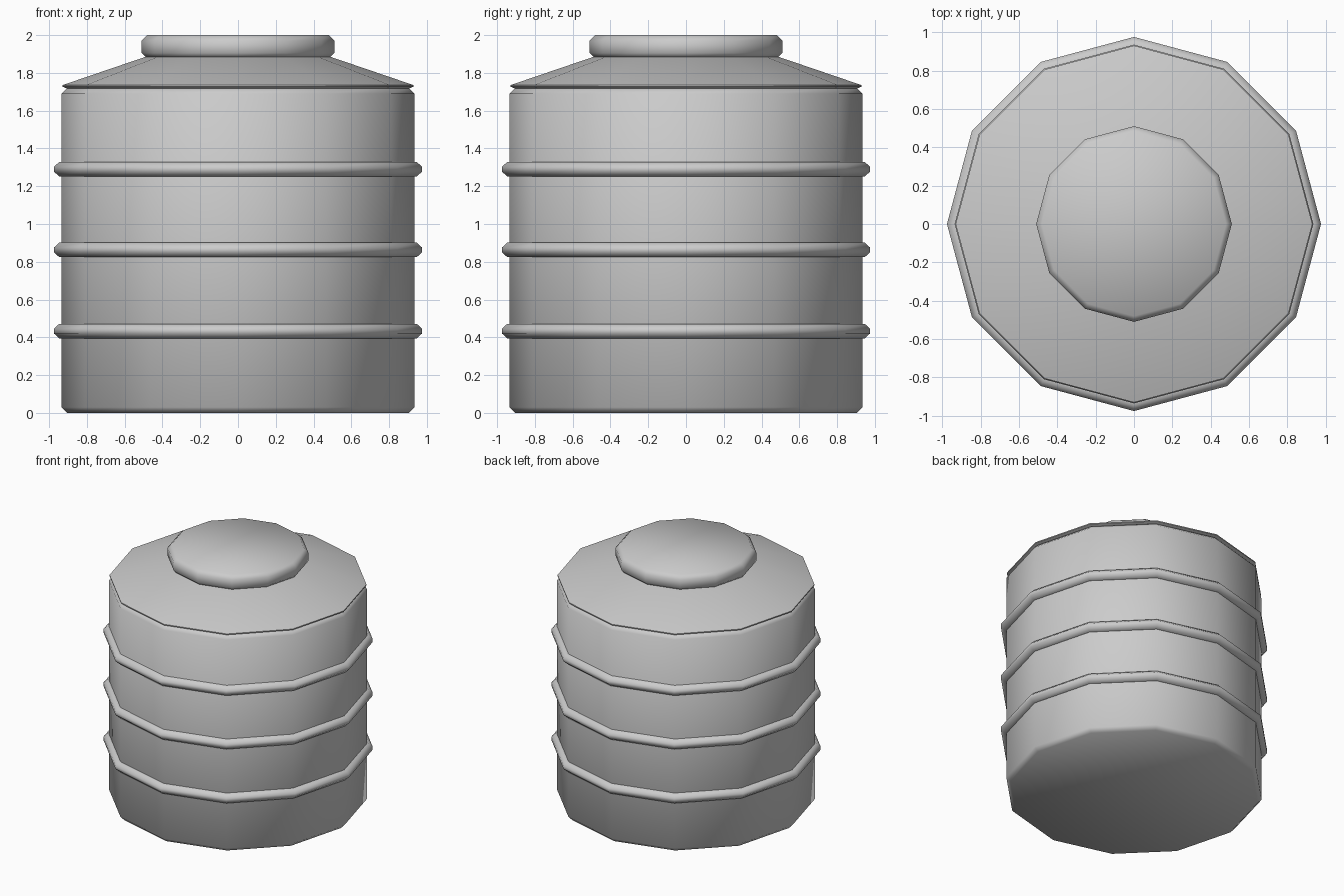
import bpy
import bmesh
import math

if "Cube" in bpy.data.objects:
    bpy.data.objects.remove(bpy.data.objects["Cube"])

SIDES = 12


def lathe(name, profile, closed=False):
    """Spin an (r, z) profile into a 12-sided part; open profiles get end caps."""
    bm = bmesh.new()
    loops = []
    for r, z in profile:
        loops.append([bm.verts.new((r * math.cos(2 * math.pi * i / SIDES),
                                    r * math.sin(2 * math.pi * i / SIDES), z))
                      for i in range(SIDES)])
    pairs = list(zip(loops, loops[1:]))
    if closed:
        pairs.append((loops[-1], loops[0]))
    else:
        bm.faces.new(loops[0][::-1])
        bm.faces.new(loops[-1])
    for a, b in pairs:
        for i in range(SIDES):
            j = (i + 1) % SIDES
            bm.faces.new((a[i], a[j], b[j], b[i]))
    bmesh.ops.recalc_face_normals(bm, faces=bm.faces)
    mesh = bpy.data.meshes.new(name)
    bm.to_mesh(mesh)
    bm.free()
    obj = bpy.data.objects.new(name, mesh)
    bpy.context.collection.objects.link(obj)
    bpy.ops.object.select_all(action='DESELECT')
    obj.select_set(True)
    bpy.context.view_layer.objects.active = obj
    bpy.ops.object.shade_smooth_by_angle(angle=math.radians(60))
    return obj


# Tank wall with chamfered ends
lathe("tank_body", [(0.905, 0), (0.935, 0.03), (0.935, 1.69), (0.905, 1.72)])

# Sloping roof with a thin overhanging rim
lathe("tank_roof", [(0.90, 1.715), (0.93, 1.727), (0.93, 1.735), (0.49, 1.885)])

# Round filler cap
lathe("filler_cap", [(0.485, 1.88), (0.51, 1.905), (0.51, 1.97), (0.48, 2.0)])

# Three reinforcing bands
for n, z in enumerate((0.433, 0.863, 1.29), 1):
    lathe(f"band_{n}", [(0.925, z - 0.038), (0.947, z - 0.038), (0.975, z - 0.012),
                        (0.975, z + 0.012), (0.947, z + 0.038), (0.925, z + 0.038)],
          closed=True)
